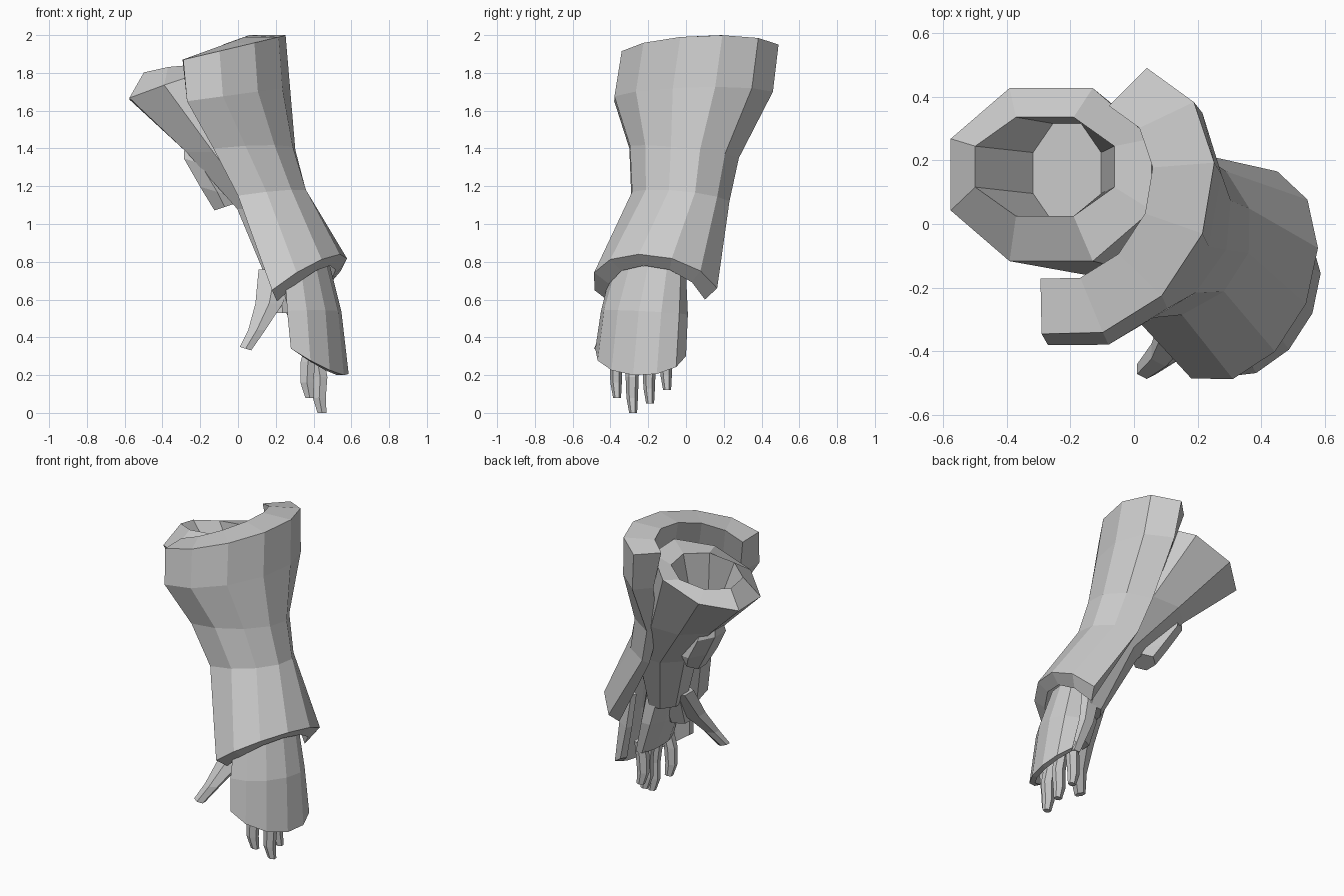
import bpy, bmesh, math
from mathutils import Vector as V

if "Cube" in bpy.data.objects:
    bpy.data.objects.remove(bpy.data.objects["Cube"])


def loft(name, rings):
    """Skin closed even-count rings of points and cap both ends with quad strips."""
    bm = bmesh.new()
    rows = [[bm.verts.new(p) for p in r] for r in rings]
    n = len(rows[0])
    for a, b in zip(rows, rows[1:]):
        for i in range(n):
            j = (i + 1) % n
            bm.faces.new((a[i], a[j], b[j], b[i]))
    for r in (rows[0], rows[-1]):
        for i in range(n // 2 - 1):
            bm.faces.new((r[i], r[i + 1], r[n - 2 - i], r[n - 1 - i]))
    bmesh.ops.recalc_face_normals(bm, faces=bm.faces)
    me = bpy.data.meshes.new(name)
    bm.to_mesh(me)
    bm.free()
    ob = bpy.data.objects.new(name, me)
    bpy.context.collection.objects.link(ob)
    return ob


def ring(c, rx, ry, n=8, tx=0, ty=0):
    """Elliptical section around c; tx and ty tilt it along x and y."""
    pts = []
    for k in range(n):
        a = 2 * math.pi * (k + 0.5) / n
        co, si = math.cos(a), math.sin(a)
        pts.append(V(c) + V((rx * co, ry * si, tx * co + ty * si)) * 1.05)
    return pts


def arc(a, b, c, n=7):
    """Half ellipse from a to c with its apex at b."""
    a, b, c = V(a), V(b), V(c)
    m = (a + c) / 2
    return [m + (a - c) / 2 * math.cos(math.pi * k / (n - 1))
            + (b - m) * math.sin(math.pi * k / (n - 1)) for k in range(n)]


def shell(name, sections, q0, q1, s0, s1, drop):
    """Thick open half shell; inner wall is scaled toward an axis q0-q1."""
    rings = []
    for i, sec in enumerate(sections):
        t = i / (len(sections) - 1)
        q, s = V(q0).lerp(V(q1), t), s0 + (s1 - s0) * t
        outer = arc(*sec)
        inner = [V((q.x + (p.x - q.x) * s, q.y + (p.y - q.y) * s, p.z - drop * t))
                 for p in outer]
        rings.append(outer + inner[::-1])
    return loft(name, rings)


# Large outer forearm guard, open toward the inner side
shell("forearm_guard", [
    ((-.29, -.345, 1.87), (.215, -.03, 1.99), (.04, .49, 1.95)),
    ((-.27, -.38, 1.65), (.235, -.07, 1.72), (.07, .46, 1.70)),
    ((-.13, -.30, 1.40), (.29, -.08, 1.41), (.09, .28, 1.35)),
    ((.0, -.29, 1.15), (.36, -.09, 1.18), (.16, .23, 1.12)),
    ((.18, -.485, .65), (.54, -.25, .84), (.45, .165, .66)),
], (-.3, .15, 0), (.3, -.13, 0), .65, .78, .06)

# Flared sleeve: rim leans toward the open side, bevelled edge, hollow top
loft("sleeve", [
    ring((.26, -.18, .68), .10, .14),
    ring((.18, -.05, 1.08), .19, .18),
    ring((-.03, .05, 1.38), .25, .22),
    ring((-.26, .155, 1.77), .325, .28, tx=.11, ty=-.01),
    ring((-.28, .18, 1.81), .225, .16, tx=.02, ty=-.03),
    ring((-.21, .16, 1.55), .11, .16),
])

# Padded block on the inner forearm
loft("forearm_pad", [
    ring((-.07, .01, 1.09), .06, .08, 6, tx=.02),
    ring((-.11, .02, 1.17), .10, .11, 6, tx=-.03),
    ring((-.20, .05, 1.32), .095, .11, 6, tx=-.03),
    ring((-.22, .06, 1.41), .07, .08, 6),
])

# Hand back plate
shell("hand_plate", [
    ((.25, -.40, .74), (.47, -.2, .78), (.40, .0, .74)),
    ((.26, -.45, .54), (.53, -.25, .54), (.43, .01, .52)),
    ((.28, -.48, .34), (.56, -.28, .20), (.48, .0, .30)),
], (.28, -.2, 0), (.32, -.24, 0), .85, .85, 0)

# Palm
loft("palm", [
    ring((.27, -.18, .78), .10, .14),
    ring((.32, -.20, .56), .08, .17),
    ring((.39, -.23, .34), .055, .17),
])

# Four fingers: tip x, tip y, tip z
for i, (x, y, z) in enumerate([(.38, -.365, .08), (.445, -.28, .0),
                               (.435, -.19, .05), (.40, -.10, .12)]):
    loft(f"finger_{i + 1}", [
        ring((.40, y, .40), .038, .036, 6),
        ring((x - .01, y - .005, z + .19), .042, .033, 6),
        ring((x - .015, y - .005, z + .08), .038, .029, 6),
        ring((x, y, z), .026, .020, 6),
    ])

# Thumb reaching forward and inward
loft("thumb", [
    ring((.20, -.19, .76), .10, .09, 6),
    ring((.165, -.30, .58), .08, .07, 6),
    ring((.10, -.40, .44), .05, .045, 6),
    ring((.04, -.455, .34), .033, .03, 6, tx=-.01),
])
# Web between thumb and palm
loft("thumb_web", [
    ring((.23, -.20, .72), .09, .10, 6),
    ring((.235, -.26, .53), .08, .07, 6),
])
